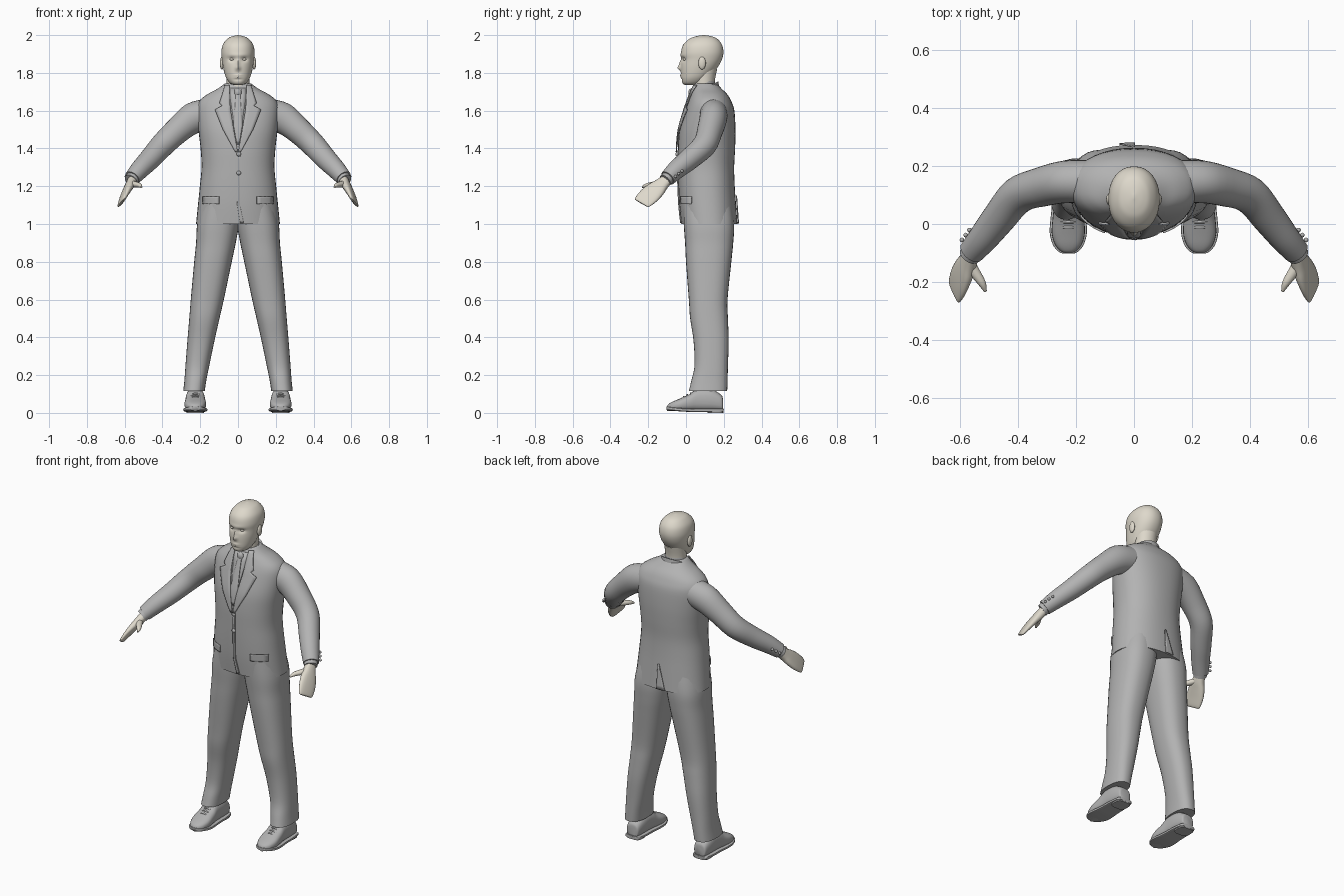
import bpy, bmesh, math
from mathutils import Vector as V
from mathutils.bvhtree import BVHTree

if "Cube" in bpy.data.objects:
    bpy.data.objects.remove(bpy.data.objects["Cube"])


def material(name, rgb):
    m = bpy.data.materials.new(name)
    m.diffuse_color = (*rgb, 1)
    m.use_nodes = True
    m.node_tree.nodes["Principled BSDF"].inputs["Base Color"].default_value = m.diffuse_color
    return m


GREY = material("suit grey", (0.45, 0.45, 0.45))
SKIN = material("skin beige", (0.73, 0.69, 0.60))


def finish(name, bm, mat, mirror=False, thick=0, angle=50):
    bmesh.ops.remove_doubles(bm, verts=bm.verts, dist=1e-5)
    bmesh.ops.recalc_face_normals(bm, faces=bm.faces)
    me = bpy.data.meshes.new(name)
    bm.to_mesh(me)
    bm.free()
    me.materials.append(mat)
    ob = bpy.data.objects.new(name, me)
    bpy.context.collection.objects.link(ob)
    bpy.ops.object.select_all(action='DESELECT')
    ob.select_set(True)
    bpy.context.view_layer.objects.active = ob
    bpy.ops.object.shade_smooth_by_angle(angle=math.radians(angle))
    if thick:
        mod = ob.modifiers.new("thickness", 'SOLIDIFY')
        mod.thickness, mod.offset = thick, 0
    if mirror:
        ob.modifiers.new("mirror", 'MIRROR')
    return ob


def smooth_rows(rows, k):
    """Catmull-Rom through a list of (centre, u, v) sections."""
    out = []
    for i in range(len(rows) - 1):
        a, b, c, d = (rows[min(max(j, 0), len(rows) - 1)] for j in range(i - 1, i + 3))
        for s in range(k):
            t = s / k
            out.append([q + 0.5 * t * ((r - p) + t * ((2*p - 5*q + 4*r - w) + t * (3*(q - r) + w - p)))
                        for p, q, r, w in zip(a, b, c, d)])
    return out + [rows[-1]]


def loft(name, rows, mat, mirror=False, n=28, power=2.0, k=4, shape=None):
    bm, rings = bmesh.new(), []
    rnd = lambda x: math.copysign(abs(x) ** (2 / power), x)
    for c, u, v in smooth_rows(rows, k):
        ring = []
        for i in range(n):
            a = math.tau * i / n
            p = c + u * rnd(math.cos(a)) + v * rnd(math.sin(a))
            ring.append(bm.verts.new(shape(p) if shape else p))
        rings.append(ring)
    for r, s in zip(rings, rings[1:]):
        for i in range(n):
            bm.faces.new((r[i], r[(i+1) % n], s[(i+1) % n], s[i]))
    bm.faces.new(rings[0])
    bm.faces.new(rings[-1])
    return finish(name, bm, mat, mirror)


def level(z, x0, x1, y0, y1):
    """Horizontal section from its extents."""
    return (V(((x0+x1)/2, (y0+y1)/2, z)), V(((x1-x0)/2, 0, 0)), V((0, (y1-y0)/2, 0)))


def tube(name, pts, mat, mirror=True, **kw):
    """Limb along (x, y, z, side radius, upright radius) points."""
    c, rows = [V(p[:3]) for p in pts], []
    for i, p in enumerate(pts):
        d = c[min(i+1, len(c)-1)] - c[max(i-1, 0)]
        u = d.cross(V((0, 0, 1))).normalized()
        rows.append((c[i], u * p[3], u.cross(d).normalized() * p[4]))
    return loft(name, rows, mat, mirror, **kw)


def ball(name, loc, size, mat, mirror=False):
    bm = bmesh.new()
    bmesh.ops.create_uvsphere(bm, u_segments=16, v_segments=10, radius=1)
    for v in bm.verts:
        v.co = V(loc) + V(v.co[i] * size[i] for i in range(3))
    return finish(name, bm, mat, mirror)


# Jacket body
jacket = loft("jacket", [level(z, -w, w, f, b) for z, w, f, b in [
    (1.0, .222, -.025, .272), (1.1, .212, -.035, .265), (1.2, .202, -.04, .258),
    (1.3, .193, -.042, .255), (1.4, .198, -.042, .26), (1.5, .21, -.033, .262),
    (1.6, .218, -.005, .256), (1.65, .205, .012, .24), (1.685, .165, .025, .22),
    (1.715, .11, .035, .19), (1.745, .068, .045, .162)]], GREY, n=40, power=2.25)
tree = BVHTree.FromPolygons([v.co for v in jacket.data.vertices],
                            [tuple(p.vertices) for p in jacket.data.polygons])


def patch(name, rows, off, mirror=False, side=-1, thick=.006):
    """Cloth piece of (z, x0, x1) rows laid on the jacket front (-1) or back (1)."""
    bm, grid, cols = bmesh.new(), [], 5
    for (za, a0, a1), (zb, b0, b1) in zip(rows, rows[1:]):
        for s in range(7):
            t, line = s / 6, []
            for i in range(cols):
                z = za + (zb - za) * t
                x0, x1 = a0 + (b0 - a0) * t, a1 + (b1 - a1) * t
                x = x0 + (x1 - x0) * i / (cols - 1)
                hit = tree.ray_cast(V((x, side, z)), V((0, -side, 0)))[0]
                line.append(bm.verts.new((x, (hit.y if hit else .05) + side * off, z)))
            grid.append(line)
    for r, s in zip(grid, grid[1:]):
        for i in range(cols - 1):
            bm.faces.new((r[i], r[i+1], s[i+1], s[i]))
    bmesh.ops.dissolve_degenerate(bm, dist=1e-5, edges=bm.edges)
    return finish(name, bm, GREY, mirror, thick)


# Shirt front, tie, lapels, pocket flaps, front edge, vent, buttons
patch("shirt_front", [(1.72, -.05, .05), (1.42, -.004, .004)], .002)
patch("tie", [(1.712, -.018, .018), (1.675, -.012, .012), (1.52, -.024, .024), (1.43, -.008, .008)], .008)
patch("lapel", [(1.735, .045, .068), (1.64, .042, .098), (1.625, .041, .085), (1.605, .039, .122),
                (1.5, .022, .08), (1.38, .001, .014)], .009, True)
patch("pocket_flap", [(1.145, .1, .185), (1.105, .1, .185)], .005, True)
patch("front_edge", [(1.39, -.002, .012), (1.1, -.004, .01), (1.005, .012, .03)], .003)
patch("back_vent", [(1.15, -.006, .002), (1.003, -.05, .004)], .006, side=1)
for z in (1.27, 1.37):
    ball("jacket_button", (.004, -.047, z), (.012, .009, .012), GREY)

# Jacket and shirt collars, tilted down to the front
for name, w, d, z, h, y in (("jacket_collar", .08, .066, 1.713, .03, .105),
                            ("shirt_collar", .064, .06, 1.725, .035, .09)):
    loft(name, [(V((0, y, z - .03)), V((w*1.1, 0, 0)), V((0, d*1.1, h))),
                (V((0, y, z + .012)), V((w, 0, 0)), V((0, d, h)))], GREY, k=2)
ball("tie_knot", (0, .028, 1.695), (.02, .016, .022), GREY)

# Sleeves, shirt cuffs and cuff buttons
tube("sleeve", [(.13, .145, 1.59, .075, .08), (.235, .145, 1.562, .073, .082), (.32, .127, 1.495, .068, .07),
                (.40, .098, 1.418, .064, .064), (.465, .02, 1.345, .058, .057),
                (.52, -.05, 1.288, .051, .05), (.56, -.097, 1.243, .044, .042)], GREY)
tube("shirt_cuff", [(.545, -.08, 1.258, .038, .037), (.567, -.11, 1.231, .037, .035)], GREY, k=1)
for i in range(3):
    ball("cuff_button", (.592 - .013*i, -.055 + .017*i, 1.252 + .014*i), (.008, .008, .008), GREY, True)

# Mitten-like hands with a thumb
along = V((.30, -.65, -.70))
wide = V((.35, .78, -.45)).normalized()
flat = wide.cross(along).normalized()
loft("hand", [(V(c), wide * w, flat * t) for c, w, t in [
    ((.555, -.09, 1.245), .028, .024), ((.57, -.13, 1.21), .038, .024), ((.585, -.16, 1.183), .05, .021),
    ((.602, -.195, 1.15), .055, .016), ((.616, -.228, 1.118), .049, .01), ((.62, -.237, 1.11), .04, .004)]],
    SKIN, True, n=20, power=2.5)
tube("thumb", [(.572, -.12, 1.215, .018, .018), (.548, -.165, 1.21, .018, .016),
               (.522, -.205, 1.205, .013, .012), (.511, -.232, 1.196, .005, .005)], SKIN, n=14)

# Trouser legs
loft("trouser_leg", [level(*s) for s in [
    (1.12, -.01, .19, -.015, .24), (1.0, -.005, .216, -.012, .255), (.9, .012, .222, -.005, .25),
    (.8, .033, .232, .0, .24), (.6, .075, .25, .015, .22), (.5, .098, .258, .022, .222),
    (.38, .125, .268, .04, .226), (.25, .152, .278, .045, .222), (.17, .168, .284, .028, .22),
    (.115, .176, .29, .015, .218)]], GREY, True, n=32, power=2.4)

# Shoes: upper, sole, heel and laces
shoe = [(.195, .03, .075), (.185, .04, .095), (.13, .048, .125), (.06, .05, .125), (.02, .054, .098),
        (-.03, .057, .075), (-.07, .046, .058), (-.092, .028, .045), (-.1, .012, .034)]
loft("shoe_upper", [(V((.226, y, h/2 + .006)), V((w, 0, 0)), V((0, 0, h/2 - .004)))
                    for y, w, h in shoe], GREY, True, n=24, power=2.6)
loft("shoe_sole", [(V((.226, y * 1.02, .014 + max(0, -y) * .1)), V((w + .007, 0, 0)), V((0, 0, .009)))
                   for y, w, h in shoe], GREY, True, n=20, power=5)
loft("shoe_heel", [level(0, .18, .272, .115, .198), level(.02, .178, .274, .112, .2)], GREY, True, power=3.5, k=1)
for i in range(3):
    y, z = .025 - .018*i, .104 - .009*i
    tube("shoe_lace", [(.2, y, z - .008, .004, .004), (.226, y, z, .005, .005),
                       (.252, y, z - .008, .004, .004)], GREY, n=8)


# Neck, head with pressed-in eye sockets and raised nose, lips and chin, ears
def face(p):
    if p.y > .06:
        return p
    for x, z, sx, sz, amount in ((0, 1.825, .011, .013, -.016), (0, 1.85, .008, .02, -.01),
                                 (.034, 1.872, .016, .011, .012), (-.034, 1.872, .016, .011, .012),
                                 (0, 1.893, .05, .01, -.004), (0, 1.787, .02, .005, -.006),
                                 (0, 1.776, .02, .004, -.004), (0, 1.765, .02, .006, .003)):
        p.y += amount * math.exp(-((p.x - x) / sx) ** 2 - ((p.z - z) / sz) ** 2)
    return p


loft("neck", [level(1.66, -.062, .062, .035, .155), level(1.75, -.06, .06, .04, .152),
              level(1.82, -.062, .062, .04, .165)], SKIN)
loft("head", [level(z, -w, w, f, b) for z, w, f, b in [
    (1.735, .022, -.004, .06), (1.745, .042, -.018, .085), (1.765, .058, -.024, .11), (1.79, .069, -.026, .135),
    (1.83, .079, -.027, .168), (1.87, .085, -.024, .19), (1.91, .088, -.026, .198), (1.95, .08, -.014, .19),
    (1.98, .057, .018, .166), (1.993, .033, .05, .138), (2.0, .003, .088, .1)]],
    SKIN, n=64, power=2.15, k=6, shape=face)
ball("ear", (.085, .085, 1.852), (.011, .02, .034), SKIN, True)
for z, w in ((1.872, .011),):
    ball("eyeball", (.033, -.006, z), (w, w, .007), SKIN, True)
